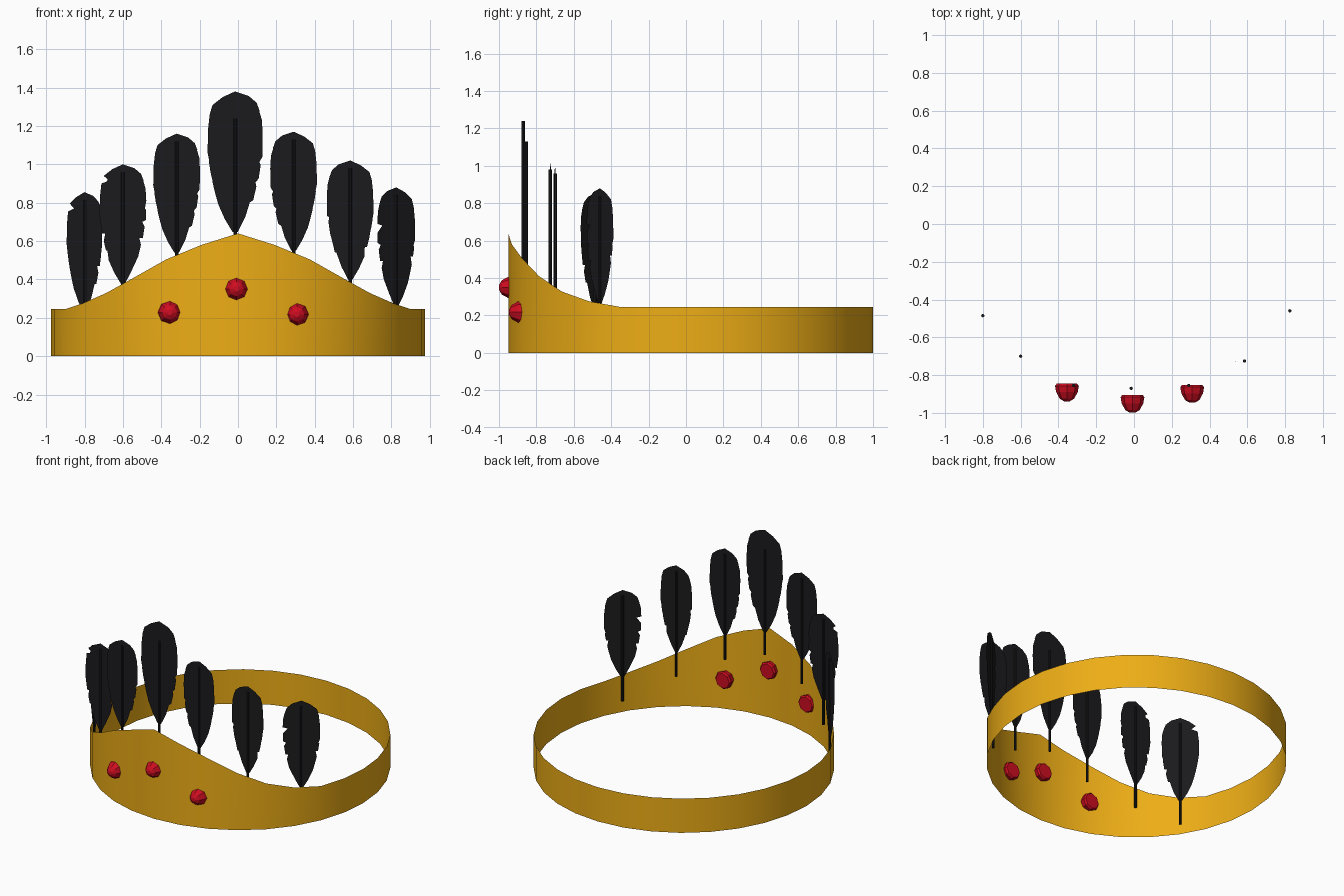
import bpy, bmesh, math
from mathutils import Matrix, Vector

if "Cube" in bpy.data.objects:
    bpy.data.objects.remove(bpy.data.objects["Cube"])


def material(name, color):
    m = bpy.data.materials.new(name)
    m.diffuse_color = (*color, 1)
    m.use_nodes = True
    m.node_tree.nodes["Principled BSDF"].inputs["Base Color"].default_value = m.diffuse_color
    return m


GOLD = material("gold", (0.85, 0.42, 0.008))
BLACK = material("black", (0.011, 0.011, 0.013))
RED = material("red", (0.62, 0.004, 0.015))


def make(name, bm, mat):
    me = bpy.data.meshes.new(name)
    bm.to_mesh(me)
    bm.free()
    me.materials.append(mat)
    ob = bpy.data.objects.new(name, me)
    bpy.context.collection.objects.link(ob)
    return ob


# Band: thin 32-sided sheet whose top edge rises to a peak at the front
RISE = [0.64, 0.58, 0.505, 0.41, 0.328, 0.275]
N, R, CY = 32, 0.975, 0.025
bm = bmesh.new()
low, high = [], []
for i in range(N):
    a = 2 * math.pi * i / N
    x, y = R * math.sin(a), CY - R * math.cos(a)
    k = min(i, N - i)
    low.append(bm.verts.new((x, y, 0)))
    high.append(bm.verts.new((x, y, RISE[k] if k < len(RISE) else 0.245)))
for i in range(N):
    j = (i + 1) % N
    f = bm.faces.new((low[i], low[j], high[j], high[i]))
    f.smooth = True
make("band", bm, GOLD)

# Feather vane outline: (half width, height from tip) with notches between barbs
LEFT = [(0.055, 0.025), (0.10, 0.06), (0.072, 0.085), (0.112, 0.10), (0.12, 0.17),
        (0.102, 0.185), (0.12, 0.20), (0.122, 0.27), (0.08, 0.262), (0.116, 0.31),
        (0.108, 0.36), (0.092, 0.36), (0.10, 0.40), (0.088, 0.45), (0.076, 0.45),
        (0.074, 0.50), (0.045, 0.565), (0.012, 0.62)]
RIGHT = [(0.06, 0.02), (0.095, 0.05), (0.108, 0.085), (0.092, 0.115), (0.118, 0.125),
         (0.122, 0.19), (0.085, 0.20), (0.12, 0.235), (0.12, 0.29), (0.10, 0.30),
         (0.113, 0.325), (0.104, 0.385), (0.086, 0.385), (0.094, 0.42), (0.08, 0.48),
         (0.068, 0.48), (0.045, 0.555), (0.012, 0.62)]


def feather(name, x, y, tip, angle, mirror, scale=1.0, quill_top=0.04):
    spin = Matrix.Translation((x, y, 0)) @ Matrix.Rotation(math.radians(angle), 4, "Z")
    bm = bmesh.new()
    pts = [(0, 0)] + RIGHT + [(-w, h) for w, h in reversed(LEFT)]
    vs = [bm.verts.new(spin @ Vector((mirror * w * scale, 0, tip - h * scale)))
          for w, h in pts]
    bm.faces.new(vs)
    bmesh.ops.triangulate(bm, faces=bm.faces[:])
    make(name + "_vane", bm, BLACK)
    # Quill: slim rod that runs below the vane, behind the band
    bm = bmesh.new()
    length = 0.755
    bmesh.ops.create_cone(bm, cap_ends=True, segments=8, radius1=0.009, radius2=0.009,
                          depth=length,
                          matrix=Matrix.Translation((x, y, tip - quill_top - length / 2)))
    make(name + "_quill", bm, BLACK)


feather("feather_center", -0.015, -0.87, 1.38, 0, 1, 1.18, 0.14)
feather("feather_left_inner", -0.32, -0.855, 1.16, 0, 1)
feather("feather_left_middle", -0.60, -0.70, 1.00, -2, 1)
feather("feather_left_outer", -0.80, -0.485, 0.855, -40, 1)
feather("feather_right_inner", 0.29, -0.855, 1.17, 0, -1)
feather("feather_right_middle", 0.585, -0.725, 1.02, 2, -1)
feather("feather_right_outer", 0.825, -0.46, 0.88, 36, -1)


# Gems: faceted domes set through the band, flat at the back
GEM = [(0.054, 0.0), (0.063, 0.012), (0.057, 0.045), (0.038, 0.08), (0.014, 0.094)]


def gem(name, x, back, z):
    bm = bmesh.new()
    rings = []
    for n, (r, d) in enumerate(GEM):
        rings.append([bm.verts.new((x + r * math.sin(i * math.pi / 4), back - d,
                                    z + r * math.cos(i * math.pi / 4)))
                      for i in range(8)])
    for a, b in zip(rings, rings[1:]):
        for i in range(8):
            j = (i + 1) % 8
            bm.faces.new((a[i], a[j], b[j], b[i]))
    bm.faces.new(rings[0])
    bm.faces.new(rings[-1])
    bmesh.ops.recalc_face_normals(bm, faces=bm.faces[:])
    make(name, bm, RED)


gem("gem_center", -0.008, -0.905, 0.35)
gem("gem_left", -0.355, -0.845, 0.228)
gem("gem_right", 0.308, -0.852, 0.218)
